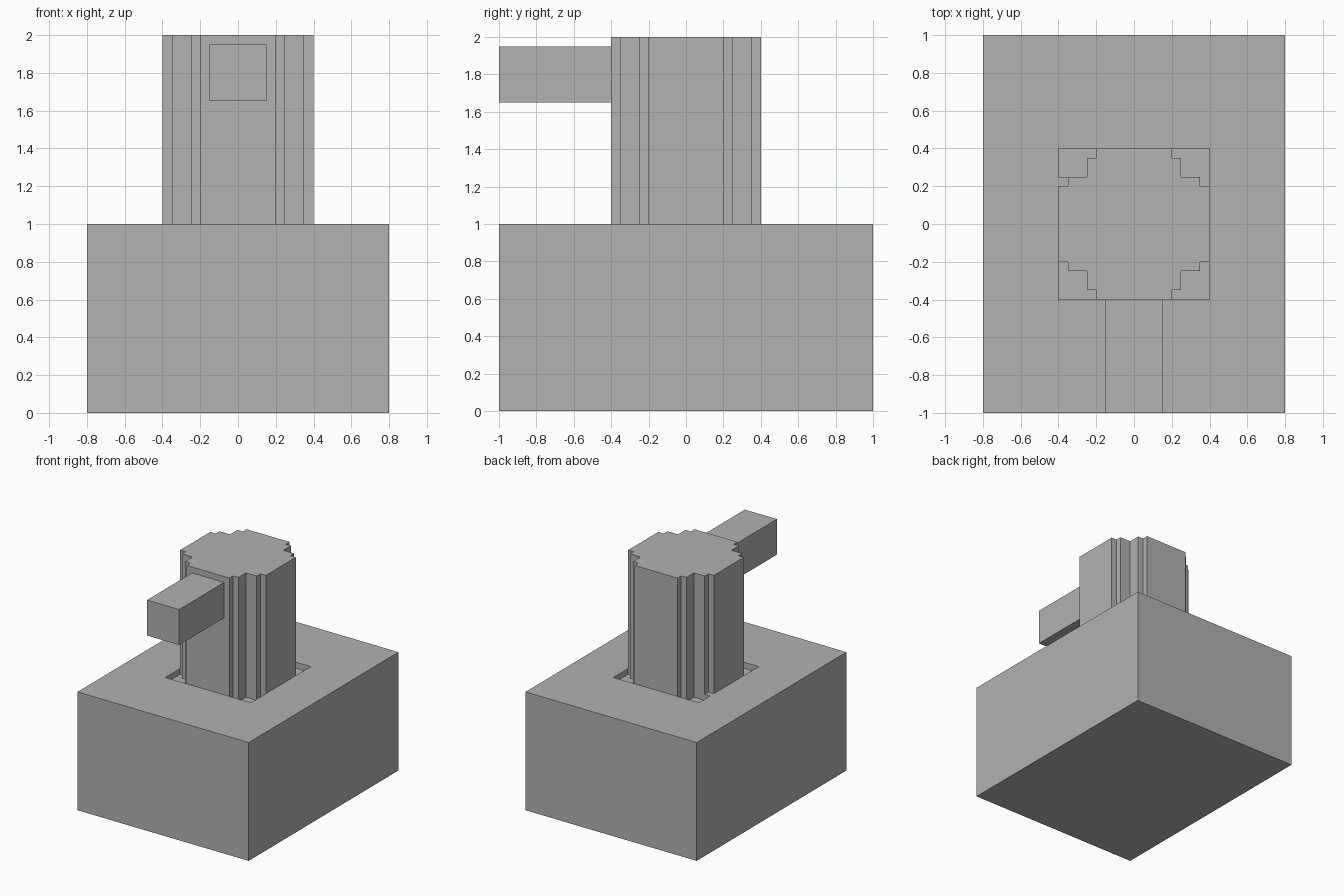
import bpy
import bmesh
from mathutils import Matrix, Vector

cube = bpy.data.objects.get("Cube")
if cube:
    bpy.data.objects.remove(cube, do_unlink=True)

# One plain grey for the whole model
grey = bpy.data.materials.new("plain grey")
grey.use_nodes = True
grey.diffuse_color = (0.445, 0.445, 0.445, 1)
grey.node_tree.nodes["Principled BSDF"].inputs["Base Color"].default_value = grey.diffuse_color

RECESS = 0.05   # depth of the square socket in the base
HALF = 0.4      # half width of the tower and its socket


def finish(name, bm):
    bmesh.ops.recalc_face_normals(bm, faces=bm.faces[:])
    mesh = bpy.data.meshes.new(name)
    bm.to_mesh(mesh)
    bm.free()
    mesh.materials.append(grey)
    obj = bpy.data.objects.new(name, mesh)
    bpy.context.collection.objects.link(obj)
    return obj


def box_mesh(low, high):
    low, high = Vector(low), Vector(high)
    bm = bmesh.new()
    bmesh.ops.create_cube(bm, size=1, matrix=Matrix.Translation((low + high) / 2)
                          @ Matrix.Diagonal((*(high - low), 1)))
    return bm


# Base block with a shallow square socket in its top
bm = box_mesh((-0.8, -1, 0), (0.8, 1, 1))
bm.normal_update()
top = max(bm.faces, key=lambda f: f.calc_center_median().z)
bmesh.ops.inset_individual(bm, faces=[top], thickness=HALF)
for v in top.verts:
    v.co.x = HALF if v.co.x > 0 else -HALF
    v.co.y = HALF if v.co.y > 0 else -HALF
floor = bmesh.ops.extrude_discrete_faces(bm, faces=[top])["faces"][0]
bmesh.ops.translate(bm, verts=floor.verts[:], vec=(0, 0, -RECESS))
finish("base", bm)

# Tower: one stepped corner turned around four times, then raised
corner = [(0.4, 0.2), (0.35, 0.2), (0.35, 0.25), (0.25, 0.25),
          (0.25, 0.35), (0.2, 0.35), (0.2, 0.4)]
outline = []
for turn in range(4):
    outline += corner
    corner = [(-y, x) for x, y in corner]
bm = bmesh.new()
bottom = bm.faces.new([bm.verts.new((x, y, 1 - RECESS)) for x, y in outline])
raised = bmesh.ops.extrude_face_region(bm, geom=[bottom], use_keep_orig=True)["geom"]
bmesh.ops.translate(bm, vec=(0, 0, 1 + RECESS),
                    verts=[g for g in raised if isinstance(g, bmesh.types.BMVert)])
finish("tower", bm)

# Square arm reaching forward from the tower
finish("arm", box_mesh((-0.15, -1, 1.65), (0.15, -HALF, 1.95)))

# Small block filling one notch of the socket
finish("socket_filler", box_mesh((-HALF, 0.2, 1 - RECESS), (-0.35, 0.25, 1)))
